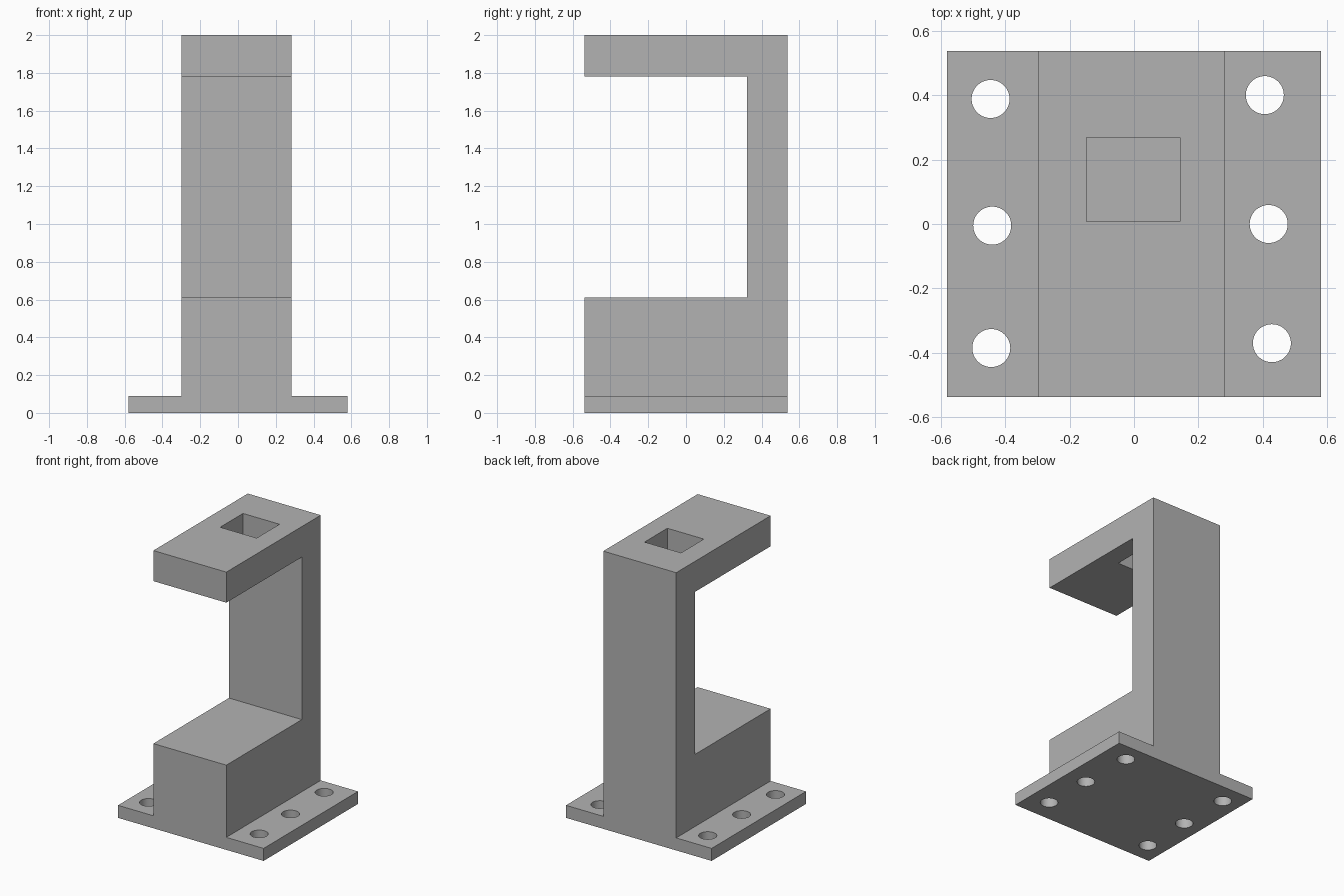
import bpy, bmesh
from mathutils import Vector

if "Cube" in bpy.data.objects:
    bpy.data.objects.remove(bpy.data.objects["Cube"], do_unlink=True)

grey = bpy.data.materials.new("plain grey")
grey.use_nodes = True
colour = (0.45, 0.45, 0.45, 1)
grey.diffuse_color = colour
grey.node_tree.nodes["Principled BSDF"].inputs["Base Color"].default_value = colour


def extrude_profile(name, points, offset):
    """Solid made by sweeping a flat outline along an offset."""
    bm = bmesh.new()
    face = bm.faces.new([bm.verts.new(p) for p in points])
    swept = bmesh.ops.extrude_face_region(bm, geom=[face])["geom"]
    moved = [v for v in swept if isinstance(v, bmesh.types.BMVert)]
    bmesh.ops.translate(bm, verts=moved, vec=Vector(offset))
    bmesh.ops.recalc_face_normals(bm, faces=bm.faces)
    mesh = bpy.data.meshes.new(name)
    bm.to_mesh(mesh)
    bm.free()
    mesh.materials.append(grey)
    obj = bpy.data.objects.new(name, mesh)
    bpy.context.collection.objects.link(obj)
    return obj


def combine(target, tool, operation):
    """Apply a boolean and discard the tool."""
    bpy.context.view_layer.objects.active = target
    mod = target.modifiers.new(operation, "BOOLEAN")
    mod.operation, mod.object, mod.solver = operation, tool, "EXACT"
    bpy.ops.object.modifier_apply(modifier=mod.name)
    bpy.data.objects.remove(tool, do_unlink=True)


HALF_W, HALF_D = 0.58, 0.537
LEFT, RIGHT = 0.283, -0.298
PLATE, SEAT, ARM, TOP = 0.09, 0.61, 1.78, 2.0
POST = 0.322

# Flanged base, uniform from front to back
base_outline = [(-HALF_W, 0), (HALF_W, 0), (HALF_W, PLATE), (LEFT, PLATE),
                (LEFT, SEAT), (RIGHT, SEAT), (RIGHT, PLATE), (-HALF_W, PLATE)]
bracket = extrude_profile("clamp_bracket", [(x, -HALF_D, z) for x, z in base_outline],
                          (0, 2 * HALF_D, 0))

# Rear post and overhanging arm
arm_outline = [(POST, SEAT), (HALF_D, SEAT), (HALF_D, TOP),
               (-HALF_D, TOP), (-HALF_D, ARM), (POST, ARM)]
arm = extrude_profile("post_and_arm", [(RIGHT, y, z) for y, z in arm_outline],
                      (LEFT - RIGHT, 0, 0))
combine(bracket, arm, "UNION")

# Square window through the arm
x0, x1, y0, y1 = -0.148, 0.143, 0.008, 0.268
window = extrude_profile("window_cutter",
                         [(x, y, ARM - 0.1) for x, y in ((x0, y0), (x1, y0), (x1, y1), (x0, y1))],
                         (0, 0, TOP - ARM + 0.2))
combine(bracket, window, "DIFFERENCE")

# Bolt holes through the flanges
for x, y in [(-0.445, 0.388), (-0.44, -0.005), (-0.443, -0.385),
             (0.406, 0.4), (0.418, 0.0), (0.428, -0.37)]:
    bpy.ops.mesh.primitive_cylinder_add(vertices=48, radius=0.059, depth=0.3,
                                        location=(x, y, PLATE / 2))
    drill = bpy.context.object
    drill.data.materials.append(grey)
    combine(bracket, drill, "DIFFERENCE")

# Smooth hole walls, crisp edges
bpy.ops.object.select_all(action="DESELECT")
bracket.select_set(True)
bpy.context.view_layer.objects.active = bracket
bpy.ops.object.shade_smooth_by_angle()
